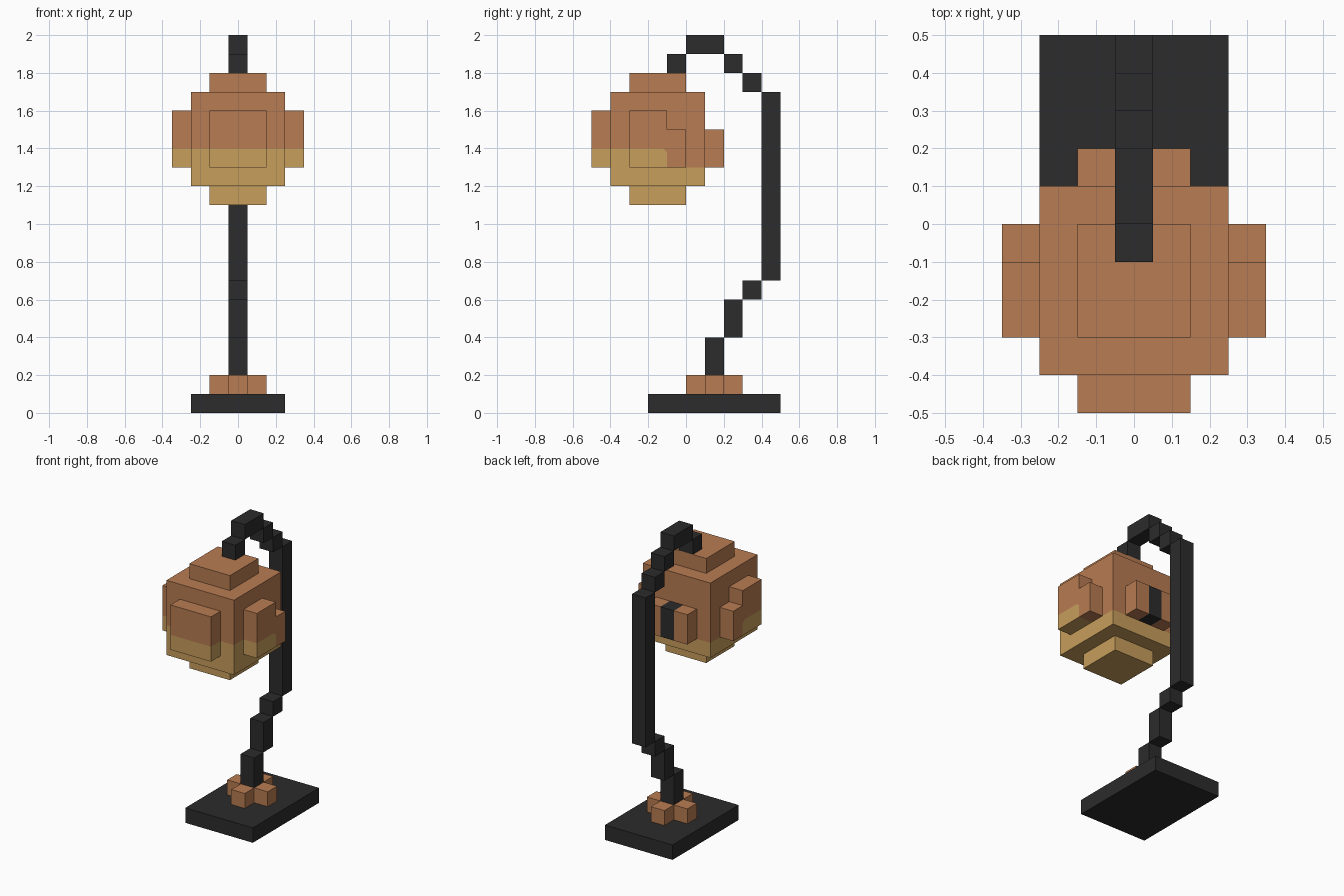
import bpy, bmesh
from mathutils import Vector

if "Cube" in bpy.data.objects:
    bpy.data.objects.remove(bpy.data.objects["Cube"])


def material(name, rgb):
    m = bpy.data.materials.new(name)
    m.diffuse_color = (*rgb, 1)
    m.use_nodes = True
    m.node_tree.nodes["Principled BSDF"].inputs["Base Color"].default_value = m.diffuse_color
    return m


BLACK = material("black iron", (0.025, 0.025, 0.025))
COPPER = material("copper", (0.480, 0.202, 0.084))
GOLD = material("warm gold", (0.578, 0.342, 0.107))


def finish(name, bm, mats):
    bmesh.ops.recalc_face_normals(bm, faces=bm.faces)
    me = bpy.data.meshes.new(name)
    bm.to_mesh(me)
    bm.free()
    for m in mats:
        me.materials.append(m)
    ob = bpy.data.objects.new(name, me)
    bpy.context.collection.objects.link(ob)
    return ob


def prism(name, profile, x0, x1, mats):
    """Extrude a (y, z) profile from x0 to x1; two-tone if two materials given."""
    bm = bmesh.new()
    f = bm.faces.new([bm.verts.new((x0, y, z)) for y, z in profile])
    ext = bmesh.ops.extrude_face_region(bm, geom=[f])["geom"]
    bmesh.ops.translate(bm, vec=(x1 - x0, 0, 0),
                        verts=[v for v in ext if isinstance(v, bmesh.types.BMVert)])
    if len(mats) > 1:
        two_tone(bm)
    return finish(name, bm, mats)


def two_tone(bm):
    """Cut along the colour border, then paint the lower front gold."""
    for co, no in (((0, 0, 1.3), (0, 0, 1)), ((0, 0, 1.4), (0, 0, 1)),
                   ((0, -0.1, 0), (0, 1, 0)), ((0, -0.1, 1.38), (0, 1, 1))):
        bmesh.ops.bisect_plane(bm, geom=bm.verts[:] + bm.edges[:] + bm.faces[:],
                               plane_co=Vector(co), plane_no=Vector(no), dist=1e-5)
    for f in bm.faces:
        c = f.calc_center_median()
        front = c.z < 1.399 and c.y < -0.101 and c.y + c.z < 1.28
        f.material_index = 1 if c.z < 1.299 or front else 0


def box(name, x, y, z, *mats):
    return prism(name, [(y[0], z[0]), (y[1], z[0]), (y[1], z[1]), (y[0], z[1])],
                 x[0], x[1], mats)


# Base slab
box("base", (-0.25, 0.25), (-0.2, 0.5), (0, 0.1), BLACK)

# Four copper feet round the stem
for i, (cx, cy) in enumerate(((0.1, 0.15), (-0.1, 0.15), (0, 0.05), (0, 0.25))):
    box(f"stem_foot_{i + 1}", (cx - 0.05, cx + 0.05), (cy - 0.05, cy + 0.05),
        (0.1, 0.2), COPPER)

# Stepped stem curving back, up and over: (y range, z range)
steps = [((0.1, 0.2), (0.1, 0.4)), ((0.2, 0.3), (0.4, 0.6)), ((0.3, 0.4), (0.6, 0.7)),
         ((0.4, 0.5), (0.7, 1.7)), ((0.3, 0.4), (1.7, 1.8)), ((0.2, 0.3), (1.8, 1.9)),
         ((0.0, 0.2), (1.9, 2.0)), ((-0.1, 0.0), (1.8, 1.9))]
for i, (y, z) in enumerate(steps):
    box(f"stem_segment_{i + 1}", (-0.05, 0.05), y, z, BLACK)

# Lamp head: core block with raised plates on every side
box("head_core", (-0.25, 0.25), (-0.4, 0.1), (1.2, 1.7), COPPER, GOLD)
box("head_top_plate", (-0.15, 0.15), (-0.3, 0.0), (1.7, 1.8), COPPER)
box("head_bottom_plate", (-0.15, 0.15), (-0.3, 0.0), (1.1, 1.2), GOLD)
box("head_front_plate", (-0.15, 0.15), (-0.5, -0.4), (1.3, 1.6), COPPER, GOLD)

# Notched side plates and back blocks, mirrored
notched = [(-0.3, 1.3), (0, 1.3), (0, 1.5), (-0.1, 1.5), (-0.1, 1.6), (-0.3, 1.6)]
for side, s in (("right", 1), ("left", -1)):
    prism(f"head_side_plate_{side}", notched, s * 0.25, s * 0.35, (COPPER, GOLD))
    box(f"head_back_block_{side}", (s * 0.05, s * 0.15), (0.1, 0.2), (1.3, 1.5), COPPER)
box("head_back_strip", (-0.05, 0.05), (0.1, 0.2), (1.3, 1.5), BLACK)
